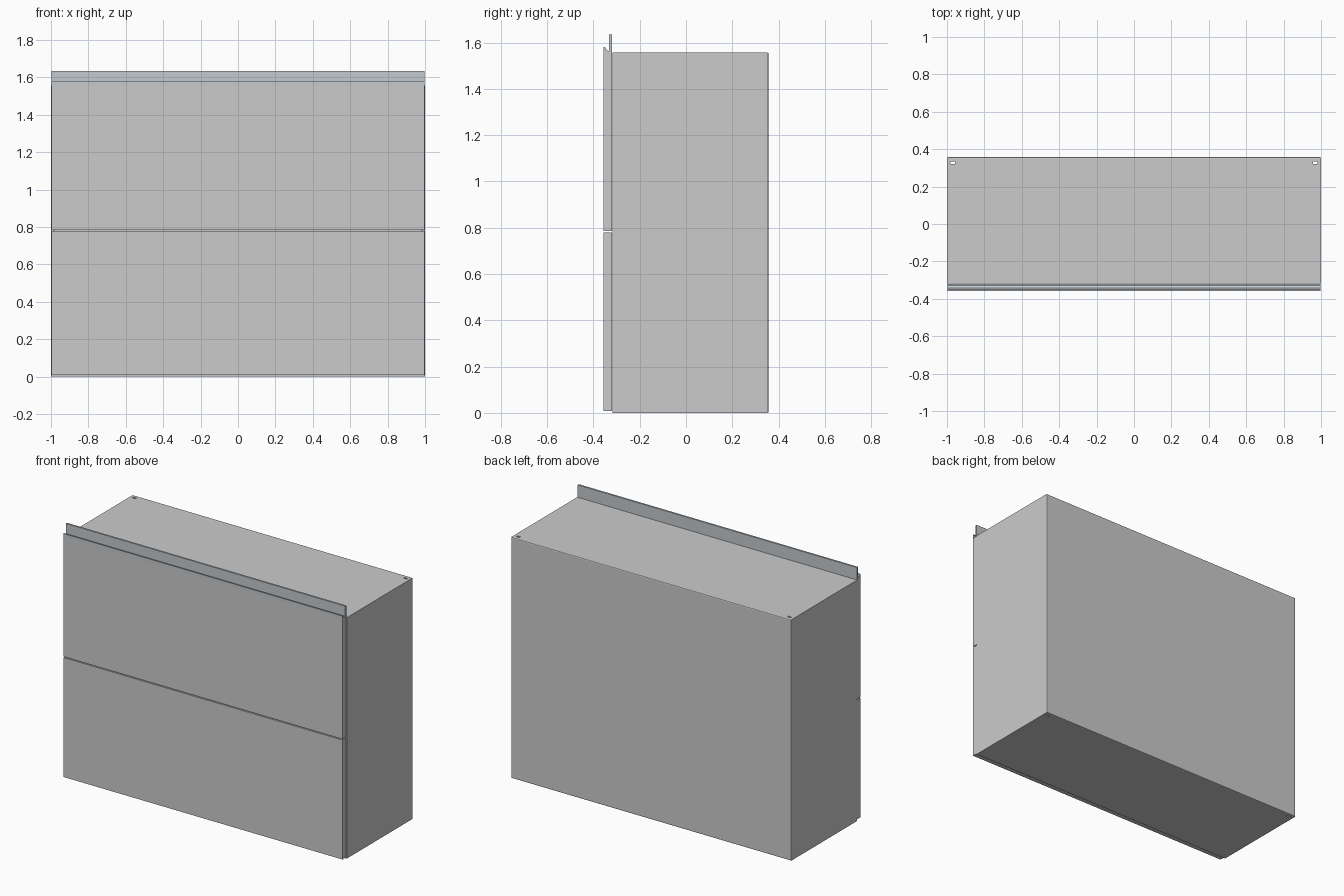
import bpy, bmesh

if "Cube" in bpy.data.objects:
    bpy.data.objects.remove(bpy.data.objects["Cube"])

FRONT, BACK, BODY_FRONT = -0.357, 0.357, -0.318
BODY_TOP, SPLIT = 1.556, 0.782


def new_object(name, bm):
    bmesh.ops.recalc_face_normals(bm, faces=bm.faces)
    mesh = bpy.data.meshes.new(name)
    bm.to_mesh(mesh)
    bm.free()
    obj = bpy.data.objects.new(name, mesh)
    bpy.context.collection.objects.link(obj)
    return obj


def box_mesh(x, y, z):
    bm = bmesh.new()
    bmesh.ops.create_cube(bm, size=1)
    for v in bm.verts:
        v.co = [lo + (c + 0.5) * (hi - lo) for c, (lo, hi) in zip(v.co, (x, y, z))]
    return bm


def extrude_profile(name, points, half_width):
    """Extrude a closed y-z profile along x."""
    bm = bmesh.new()
    face = bm.faces.new([bm.verts.new((-half_width, y, z)) for y, z in points])
    moved = bmesh.ops.extrude_face_region(bm, geom=[face])["geom"]
    verts = [g for g in moved if isinstance(g, bmesh.types.BMVert)]
    bmesh.ops.translate(bm, verts=verts, vec=(2 * half_width, 0, 0))
    return new_object(name, bm)


# Carcass: thin-walled box, open at the front, softened rear edges
bm = box_mesh((-1, 1), (BODY_FRONT, BACK), (0, BODY_TOP))
rear = [e for e in bm.edges if all(v.co.y > 0 for v in e.verts)]
bmesh.ops.bevel(bm, geom=rear, offset=0.006, segments=2, profile=0.5, affect='EDGES')
bm.normal_update()
bmesh.ops.delete(bm, geom=[f for f in bm.faces if f.normal.y < -0.9], context='FACES')
carcass = new_object("cabinet_body", bm)
wall = carcass.modifiers.new("wall", 'SOLIDIFY')
wall.thickness = 0.014
wall.offset = -1
wall.use_even_offset = True

# Mounting slots near the rear corners
for side in (-1, 1):
    cutter = new_object("slot_cutter", box_mesh(
        sorted((side * 0.957, side * 0.98)), (0.321, 0.333), (-0.1, 1.7)))
    cutter.hide_render = True
    cutter.hide_viewport = True
    cut = carcass.modifiers.new("slot", 'BOOLEAN')
    cut.object = cutter
    cut.operation = 'DIFFERENCE'
    cut.solver = 'EXACT'

# Two drawer fronts with a narrow joint between them
for name, z in (("lower_drawer_front", (0.008, SPLIT - 0.003)),
                ("upper_drawer_front", (SPLIT + 0.003, BODY_TOP))):
    new_object(name, box_mesh((-0.996, 0.996), (FRONT, BODY_FRONT - 0.002), z))

# Rail behind the joint
new_object("middle_rail", box_mesh((-0.98, 0.98), (BODY_FRONT, -0.29),
                                   (SPLIT - 0.04, SPLIT + 0.04)))

# Metal handle strip: low front lip, channel and tall rear fin
handle = extrude_profile("handle_strip", [
    (FRONT, BODY_TOP), (FRONT, 1.58), (-0.35, 1.58), (-0.343, 1.567),
    (-0.332, 1.562), (-0.332, 1.635), (-0.32, 1.635), (-0.32, BODY_TOP)], 0.998)
metal = bpy.data.materials.new("handle_metal")
metal.diffuse_color = (0.55, 0.59, 0.62, 1)
metal.use_nodes = True
metal.node_tree.nodes["Principled BSDF"].inputs["Base Color"].default_value = metal.diffuse_color
handle.data.materials.append(metal)
